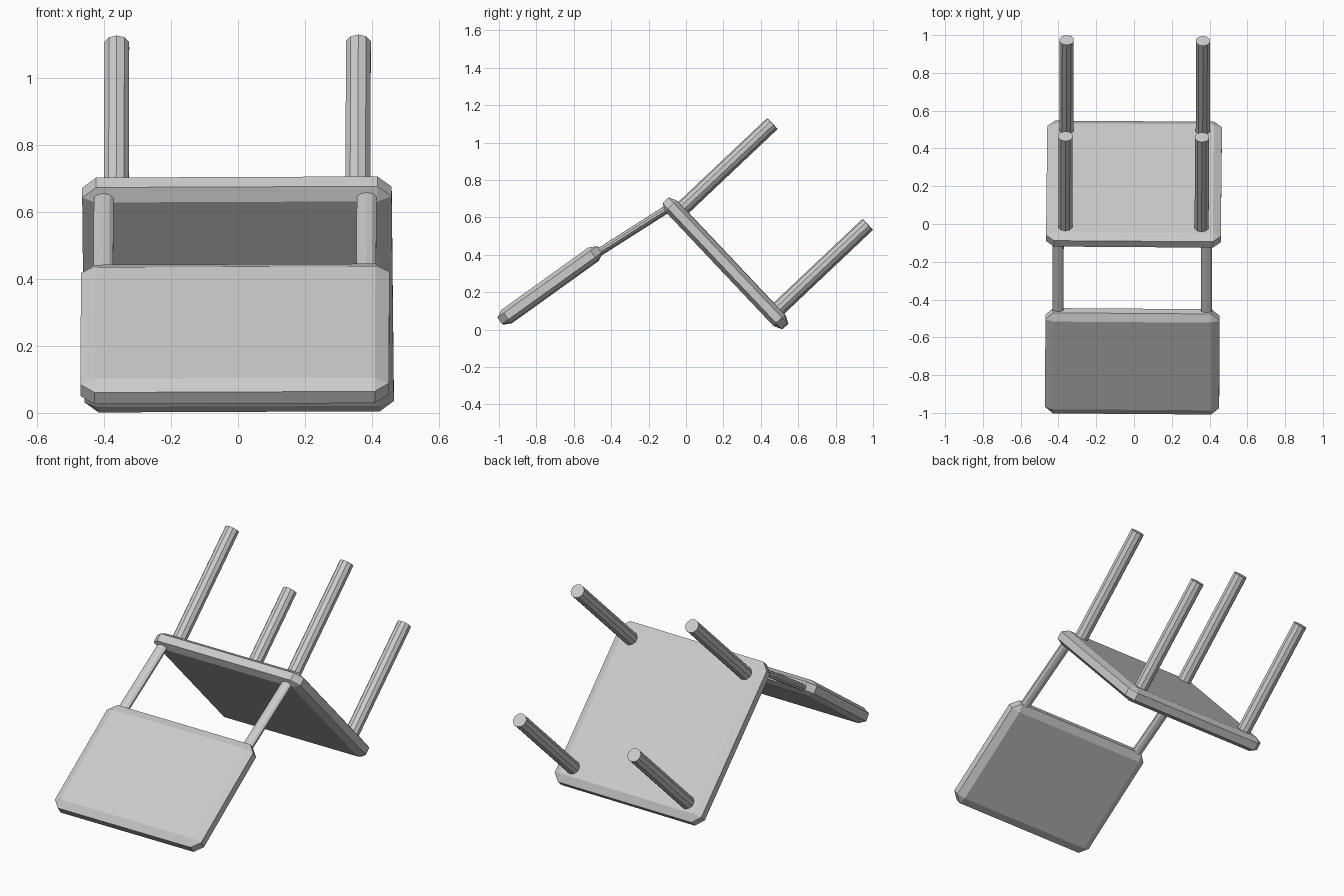
import bpy, bmesh, math
from mathutils import Matrix, Vector

if "Cube" in bpy.data.objects:
    bpy.data.objects.remove(bpy.data.objects["Cube"])

# tiny overall lean of the tipped-over chair
LEAN = Matrix.Rotation(-0.007, 4, 'Z') @ Matrix.Rotation(-0.004, 4, 'Y')


def frame(dy, dz, origin):
    """Matrix with local z along (0, dy, dz) and local x along world x."""
    z = Vector((0, dy, dz)).normalized()
    x = Vector((1, 0, 0))
    m = Matrix((x, z.cross(x), z)).transposed().to_4x4()
    m.translation = origin
    return m


def finish(name, bm, matrix):
    bmesh.ops.recalc_face_normals(bm, faces=bm.faces[:])
    mesh = bpy.data.meshes.new(name)
    bm.to_mesh(mesh)
    bm.free()
    ob = bpy.data.objects.new(name, mesh)
    bpy.context.collection.objects.link(ob)
    ob.matrix_world = LEAN @ matrix
    return ob


def slab(name, width, length, thick, matrix, bevel=0.042):
    """Chamfered board; chamfer is half as deep through the thickness."""
    bm = bmesh.new()
    bmesh.ops.create_cube(bm, size=1)
    bmesh.ops.scale(bm, vec=(width, length, thick * 2), verts=bm.verts)
    bmesh.ops.bevel(bm, geom=bm.edges[:], offset=bevel, segments=1,
                    profile=0.5, affect='EDGES')
    bmesh.ops.scale(bm, vec=(1, 1, 0.5), verts=bm.verts)
    return finish(name, bm, matrix)


def rod(name, start, end, rx, ry, sides=10):
    """Low-poly rod between two points sharing one x."""
    a, b = Vector(start), Vector(end)
    d = b - a
    bm = bmesh.new()
    bmesh.ops.create_cone(bm, cap_ends=True, segments=sides,
                          radius1=1, radius2=1, depth=d.length)
    bmesh.ops.scale(bm, vec=(rx, ry, 1), verts=bm.verts)
    return finish(name, bm, frame(d.y, d.z, (a + b) / 2))


# seat, tipped so its underside faces up and back
seat_frame = frame(0.727, 0.687, (0, 0.211, 0.354))
slab("seat", 0.925, 0.925, 0.085, seat_frame)

# backrest panel resting on the ground
slab("backrest_panel", 0.922, 0.655, 0.085,
     frame(-0.583, 0.813, (-0.003, -0.727, 0.236)))

for side, label in ((-1, "left"), (1, "right")):
    # legs rising from the seat underside
    for pos, kind in ((-0.371, "back_leg"), (0.371, "front_leg")):
        rod(f"{kind}_{label}", seat_frame @ Vector((side * 0.361, pos, 0.0)),
            seat_frame @ Vector((side * 0.361, pos, 0.696)), 0.039, 0.038)
    # flat posts joining seat and backrest
    rod(f"back_post_{label}", (side * 0.393 - 0.005, -0.52, 0.378),
        (side * 0.393 - 0.005, -0.08, 0.658), 0.031, 0.019)
